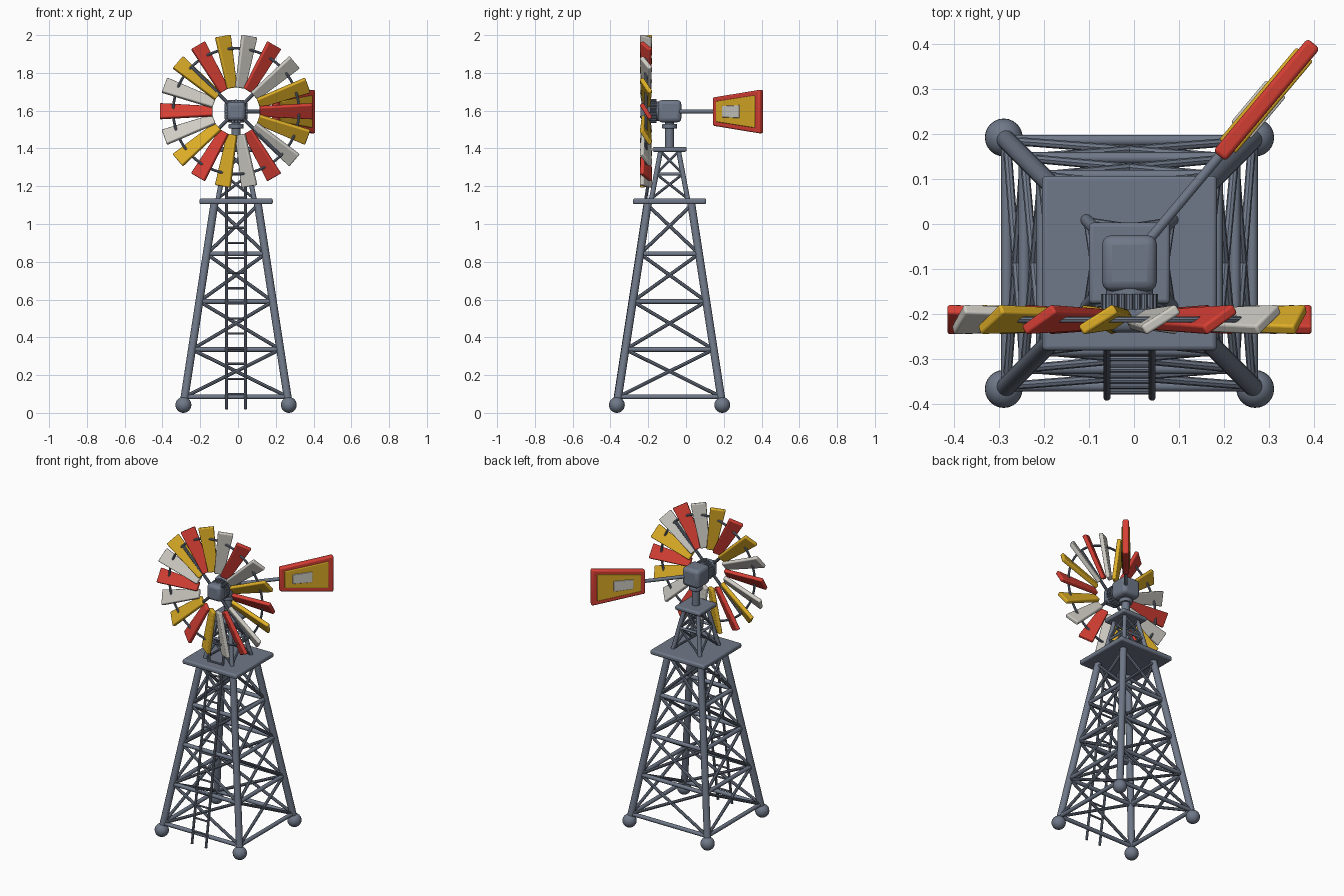
import bpy, bmesh
from math import sin, cos, pi, radians
from mathutils import Vector, Matrix

if "Cube" in bpy.data.objects:
    bpy.data.objects.remove(bpy.data.objects["Cube"])

CX, CY = -0.01, -0.087          # tower axis
HUB_Z = 1.597                   # wheel axle height
WHEEL_Y = -0.212


def material(name, rgb):
    m = bpy.data.materials.new(name)
    m.diffuse_color = (*rgb, 1)
    m.use_nodes = True
    m.node_tree.nodes["Principled BSDF"].inputs["Base Color"].default_value = m.diffuse_color
    return m


STEEL = material("steel", (0.16, 0.19, 0.25))
RED = material("red_paint", (0.68, 0.05, 0.035))
YELLOW = material("yellow_paint", (0.72, 0.42, 0.02))
WHITE = material("white_paint", (0.62, 0.60, 0.55))


def finish(bm, name, mat, bevel=0):
    bmesh.ops.recalc_face_normals(bm, faces=bm.faces)
    mesh = bpy.data.meshes.new(name)
    bm.to_mesh(mesh)
    bm.free()
    ob = bpy.data.objects.new(name, mesh)
    bpy.context.collection.objects.link(ob)
    mesh.materials.append(mat)
    if bevel:
        mod = ob.modifiers.new("bevel", 'BEVEL')
        mod.width, mod.segments = bevel, 3
    bpy.ops.object.select_all(action='DESELECT')
    ob.select_set(True)
    bpy.context.view_layer.objects.active = ob
    bpy.ops.object.shade_smooth_by_angle(angle=radians(35))
    return ob


def add_rod(bm, a, b, r, sides=12):
    a, b = Vector(a), Vector(b)
    d = b - a
    m = Matrix.Translation((a + b) / 2) @ d.to_track_quat('Z', 'Y').to_matrix().to_4x4()
    bmesh.ops.create_cone(bm, cap_ends=True, segments=sides, radius1=r, radius2=r,
                          depth=d.length, matrix=m)


def rods(name, items, sides=12, mat=STEEL, bevel=0):
    bm = bmesh.new()
    for a, b, r in items:
        add_rod(bm, a, b, r, sides)
    return finish(bm, name, mat, bevel)


def box(name, centre, size, bevel, mat=STEEL):
    bm = bmesh.new()
    bmesh.ops.create_cube(bm, size=1, matrix=Matrix.Translation(centre) @ Matrix.Diagonal((*size, 1)))
    return finish(bm, name, mat, bevel)


def taper_plate(name, x0, x1, h0, h1, thick, origin, u, v, mat, bevel):
    """Tapered slab running along u, wide along v."""
    bm = bmesh.new()
    n = u.cross(v)
    rings = []
    for s in (-0.5, 0.5):
        rings.append([bm.verts.new(origin + u * x + v * w + n * thick * s)
                      for x, w in ((x0, -h0), (x1, -h1), (x1, h1), (x0, h0))])
    lo, hi = rings
    bm.faces.new(lo)
    bm.faces.new(hi)
    for i in range(4):
        j = (i + 1) % 4
        bm.faces.new((lo[i], lo[j], hi[j], hi[i]))
    return finish(bm, name, mat, bevel)


CORNERS = [(-1, -1), (1, -1), (1, 1), (-1, 1)]


def lattice(name, levels, half, r_leg, r_rail, r_brace, z_bottom, z_top, rail_levels):
    """Four sloping legs with rails and crossed braces on every face."""
    def pt(k, z):
        sx, sy = CORNERS[k % 4]
        return (CX + sx * half(z), CY + sy * half(z), z)
    rods(name + "_legs", [(pt(k, z_bottom), pt(k, z_top), r_leg) for k in range(4)], 16)
    rods(name + "_rails", [(pt(k, z), pt(k + 1, z), r_rail) for z in rail_levels for k in range(4)])
    braces = []
    for z0, z1 in zip(levels, levels[1:]):
        for k in range(4):
            braces += [(pt(k, z0), pt(k + 1, z1), r_brace), (pt(k + 1, z0), pt(k, z1), r_brace)]
    rods(name + "_braces", braces, 8)


# Tower: wide lower section and slim upper section
def lower(z):
    return 0.279 - 0.154 * (z - 0.042)


def upper(z):
    return 0.098 - 0.19 * (z - 1.12)


lattice("tower", [0.085, 0.336, 0.59, 0.842, 1.1], lower, 0.021, 0.0125, 0.0095,
        0.042, 1.115, [0.085, 0.336, 0.59, 0.842])
lattice("upper_tower", [1.135, 1.265, 1.385], upper, 0.013, 0.008, 0.007, 1.12, 1.395, [1.265])

# Ball feet
bm = bmesh.new()
for sx, sy in CORNERS:
    bmesh.ops.create_uvsphere(bm, u_segments=24, v_segments=14, radius=0.042,
                              matrix=Matrix.Translation((CX + sx * 0.279, CY + sy * 0.279, 0.042)))
finish(bm, "ball_feet", STEEL)

# Platforms
box("platform", (CX, CY, 1.12), (0.388, 0.388, 0.03), 0.01)
box("top_cap", (CX, CY, 1.395), (0.18, 0.18, 0.026), 0.009)

# Ladder up the front face
def ladder_pt(side, z):
    return (CX + side * 0.05, CY - 0.015 - lower(z), z)


rods("ladder_rails", [(ladder_pt(s, 0.02), ladder_pt(s, 1.24), 0.008) for s in (-1, 1)], 10)
rods("ladder_rungs", [(ladder_pt(-1, 0.1 + i * 0.08), ladder_pt(1, 0.1 + i * 0.08), 0.006)
                      for i in range(14)], 8)

# Mast, collar and gearbox
rods("mast", [((CX, CY, 1.39), (CX, CY, 1.56), 0.024)], 20)
rods("mast_collar", [((CX, CY, 1.505), (CX, CY, 1.53), 0.04)], 24, bevel=0.005)
box("gearbox", (CX, CY, HUB_Z), (0.122, 0.125, 0.118), 0.022)

# Hub with toothed ring behind the wheel
box("hub", (CX, -0.208, HUB_Z), (0.098, 0.066, 0.1), 0.02)
rods("hub_ring", [((CX, -0.195, HUB_Z), (CX, -0.14, HUB_Z), 0.052)], 24)
teeth = []
for i in range(20):
    a = i * pi / 10
    x, z = CX + 0.056 * cos(a), HUB_Z + 0.056 * sin(a)
    teeth.append(((x, -0.19, z), (x, -0.155, z), 0.0075))
rods("hub_teeth", teeth, 8)

# Wheel: spokes, tie ring and 18 pitched blades
centre = Vector((CX, WHEEL_Y, HUB_Z))


def wheel_pt(deg, r):
    a = radians(deg)
    return centre + Vector((cos(a) * r, 0, sin(a) * r))


rods("spokes", [(wheel_pt(a, 0.03), wheel_pt(a, 0.335), 0.009) for a in (45, 135, 225, 315)], 10)
bpy.ops.mesh.primitive_torus_add(location=centre, rotation=(pi / 2, 0, 0), major_radius=0.333,
                                 minor_radius=0.007, major_segments=72, minor_segments=8)
ring = bpy.context.object
ring.name = "tie_ring"
ring.data.materials.append(STEEL)
bpy.ops.object.shade_smooth_by_angle(angle=radians(35))

pitch = radians(32)
colours = [RED, YELLOW, WHITE, RED, WHITE, YELLOW]
for i in range(18):
    a = radians(i * 20)
    u = Vector((cos(a), 0, sin(a)))
    t = Vector((-sin(a), 0, cos(a)))
    v = t * cos(pitch) + Vector((0, -1, 0)) * sin(pitch)
    taper_plate(f"blade_{i + 1}", 0.125, 0.404, 0.028, 0.046, 0.024, centre, u, v,
                colours[i % 6], 0.006)

# Tail boom and layered vane
pivot = Vector((CX, CY, HUB_Z - 0.002))
d = Vector((cos(radians(50)), sin(radians(50)), 0))
up = Vector((0, 0, 1))
rods("tail_boom", [(pivot + d * 0.05, pivot + d * 0.34, 0.011)], 14)
taper_plate("tail_vane", 0.31, 0.636, 0.075, 0.116, 0.036, pivot, d, up, RED, 0.009)
taper_plate("vane_panel", 0.338, 0.605, 0.054, 0.086, 0.048, pivot, d, up, YELLOW, 0.005)
taper_plate("vane_badge", 0.385, 0.505, 0.03, 0.034, 0.058, pivot, d, up, WHITE, 0.004)
